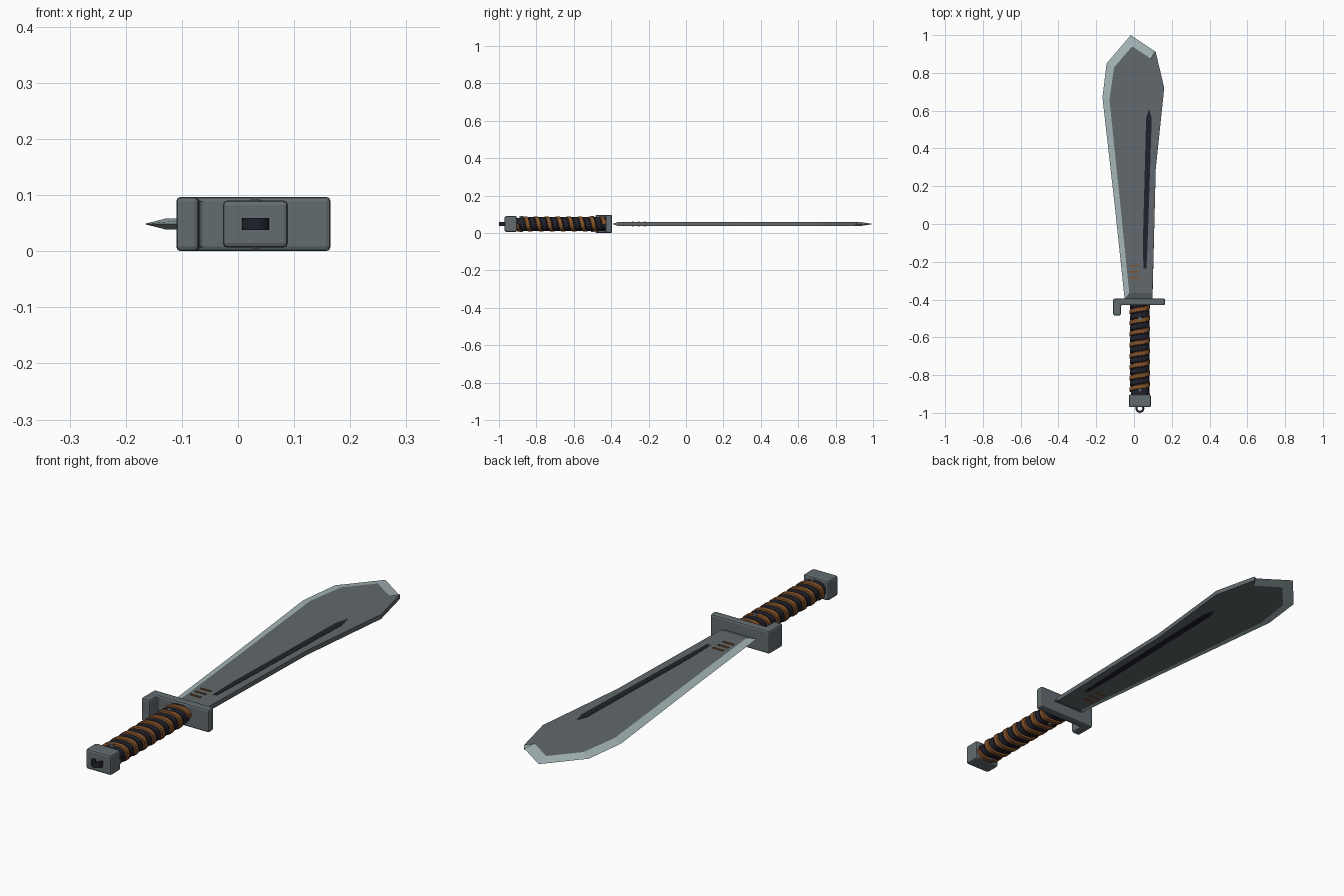
import bpy, bmesh, math

if "Cube" in bpy.data.objects:
    bpy.data.objects.remove(bpy.data.objects["Cube"], do_unlink=True)

ZC = 0.0485   # mid-plane height
HX = 0.031    # handle axis


def material(name, rgb):
    m = bpy.data.materials.new(name)
    m.use_nodes = True
    m.diffuse_color = (*rgb, 1)
    bsdf = next(n for n in m.node_tree.nodes if n.type == 'BSDF_PRINCIPLED')
    bsdf.inputs["Base Color"].default_value = (*rgb, 1)
    return m


STEEL = material("blade_steel", (0.12, 0.14, 0.15))
EDGE = material("ground_edge", (0.38, 0.47, 0.48))
FITTING = material("fitting_steel", (0.125, 0.15, 0.16))
DARK = material("dark_wrap", (0.015, 0.015, 0.025))
BROWN = material("brown_cord", (0.23, 0.085, 0.022))


def finish(bm, name, mats, bevel=0, smooth=False):
    bmesh.ops.recalc_face_normals(bm, faces=bm.faces)
    me = bpy.data.meshes.new(name)
    bm.to_mesh(me)
    bm.free()
    ob = bpy.data.objects.new(name, me)
    bpy.context.collection.objects.link(ob)
    for m in mats:
        me.materials.append(m)
    if bevel:
        mod = ob.modifiers.new("Bevel", 'BEVEL')
        mod.width, mod.segments = bevel, 2
    if smooth:
        bpy.ops.object.select_all(action='DESELECT')
        ob.select_set(True)
        bpy.context.view_layer.objects.active = ob
        bpy.ops.object.shade_smooth_by_angle(angle=math.radians(35))
    return ob


def loft(bm, rings, closed=True):
    """Join rings of equal length with quads, returns faces per strip."""
    vs = [[bm.verts.new(p) for p in r] for r in rings]
    n = len(vs[0])
    strips = []
    for a, b in zip(vs, vs[1:]):
        strips.append([bm.faces.new((a[i], a[(i + 1) % n], b[(i + 1) % n], b[i]))
                       for i in range(n)])
    if closed:
        bm.faces.new(vs[0])
        bm.faces.new(vs[-1])
    return strips


def prism(name, outline, z0, z1, mat, bevel=0):
    bm = bmesh.new()
    loft(bm, [[(x, y, z) for x, y in outline] for z in (z0, z1)])
    return finish(bm, name, [mat], bevel)


def rect(x0, x1, y0, y1):
    return [(x0, y0), (x1, y0), (x1, y1), (x0, y1)]


# Blade: flat cheeks, ground cutting edge and tip, square spine
outer = [(-.05, -.395), (-.10, .08), (-.167, .67), (-.145, .85), (-.017, 1.0),
         (.11, .915), (.115, .91), (.16, .72), (.115, .29), (.098, -.395)]
inner = [(-.025, -.365), (-.07, .08), (-.13, .66), (-.105, .83), (-.01, .94),
         (.09, .875)] + outer[6:9] + [(.098, -.365)]
T = 0.0095
bm = bmesh.new()
strips = loft(bm, [[(x, y, ZC + T) for x, y in inner],
                   [(x, y, ZC) for x, y in outer],
                   [(x, y, ZC - T) for x, y in inner]])
for strip in strips:
    for f in strip[:6]:
        f.material_index = 1
finish(bm, "blade", [STEEL, EDGE])

# Dark groove and brown tick marks on both cheeks
groove = [(.05, -.235), (.066, -.235), (.072, -.1), (.094, .56), (.08, .61),
          (.064, .56), (.047, -.1)]
for side, s in (("upper", 1), ("lower", -1)):
    z0, z1 = ZC + s * (T - .001), ZC + s * (T + .001)
    prism(side + "_groove", groove, z0, z1, DARK)
    for k, y in enumerate((-.22, -.253, -.286)):
        prism(f"{side}_tick_{k + 1}", rect(-.02, .028, y - .004, y + .004),
              z0, z1 + s * .002, BROWN)

# Hooked guard and pommel
prism("guard", [(-.11, -.485), (-.07, -.485), (-.07, -.43), (.165, -.43),
                (.165, -.395), (-.11, -.395)], 0, .097, FITTING, .008)
prism("pommel", rect(HX - .058, HX + .058, -.97, -.903),
      ZC - .042, ZC + .042, FITTING, .008)

# Lanyard ring
bm = bmesh.new()
N = 20
ring = []
for r, h in ((.024, -.011), (.024, .011), (.013, .011), (.013, -.011), (.024, -.011)):
    ring.append([(HX + r * math.cos(2 * math.pi * i / N),
                  -.976 + r * math.sin(2 * math.pi * i / N), ZC + h) for i in range(N)])
loft(bm, ring, closed=False)
bmesh.ops.remove_doubles(bm, verts=bm.verts, dist=1e-5)
finish(bm, "lanyard_ring", [DARK], smooth=True)


# Grip
def section(t, y, grow):
    """Point on the rounded oval grip section."""
    def power(v):
        return math.copysign(abs(v) ** .8, v)
    return (HX + (.047 + grow) * power(math.cos(t)), y,
            ZC + (.033 + grow) * power(math.sin(t)))


Y0, Y1, PITCH, STEPS = -.905, -.428, .0585, 32
bm = bmesh.new()
loft(bm, [[section(2 * math.pi * i / STEPS, y, 0) for i in range(STEPS)]
          for y in (Y0, Y1)])
finish(bm, "grip_core", [DARK], smooth=True)


def wrap(name, phase, half, grow, mat):
    """Flat cord wound round the grip as a helix."""
    bm = bmesh.new()
    rings = []
    for k in range(8 * STEPS + 1):
        t = -2 * math.pi * k / STEPS
        y = Y0 + phase + PITCH * k / STEPS
        rings.append([section(t, min(max(y + dy, Y0), Y1), g)
                      for dy, g in ((-half, -.002), (-half * .8, grow),
                                    (half * .8, grow), (half, -.002))])
    loft(bm, rings)
    finish(bm, name, [mat], smooth=True)


wrap("brown_wrap", .0, .0125, .007, BROWN)
wrap("dark_wrap", PITCH / 2, .015, .004, DARK)

# Grip pins
for name, y in (("front_pin", -.88), ("rear_pin", -.50)):
    circle = [(HX + .009 * math.cos(math.pi * i / 6), y + .009 * math.sin(math.pi * i / 6))
              for i in range(12)]
    prism(name, circle, ZC - .044, ZC + .044, FITTING)
